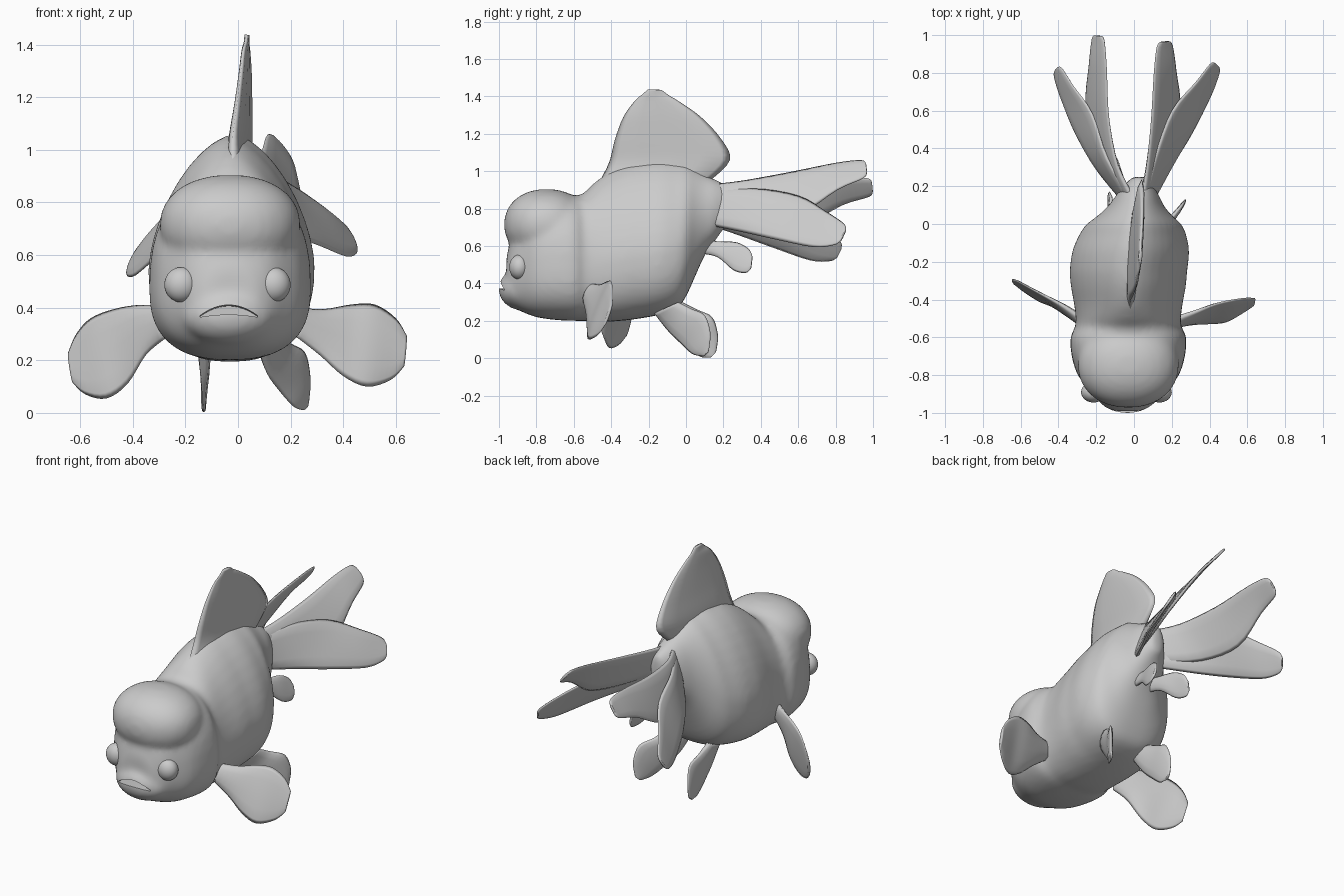
import bpy, bmesh, math
from mathutils import Vector as V

if "Cube" in bpy.data.objects:
    bpy.data.objects.remove(bpy.data.objects["Cube"])


def spline(rows, steps):
    """Catmull-Rom interpolation through rows of numbers."""
    out = []
    n = len(rows)
    for i in range(n - 1):
        p0, p1, p2, p3 = (rows[min(max(i + k, 0), n - 1)] for k in (-1, 0, 1, 2))
        for s in range(steps):
            t = s / steps
            out.append([0.5 * (2 * b + (c - a) * t + (2 * a - 5 * b + 4 * c - d) * t ** 2
                               + (3 * b - a - 3 * c + d) * t ** 3)
                        for a, b, c, d in zip(p0, p1, p2, p3)])
    out.append(list(rows[-1]))
    return out


def spow(v, p):
    return math.copysign(abs(v) ** p, v)


def loft(name, rings, smooth=True):
    bm = bmesh.new()
    vs = [[bm.verts.new(p) for p in r] for r in rings]
    n = len(vs[0])
    for a, b in zip(vs, vs[1:]):
        for k in range(n):
            bm.faces.new((a[k], a[(k + 1) % n], b[(k + 1) % n], b[k]))
    bm.faces.new(vs[0])
    bm.faces.new(vs[-1])
    bmesh.ops.recalc_face_normals(bm, faces=bm.faces)
    for f in bm.faces:
        f.smooth = smooth
    me = bpy.data.meshes.new(name)
    bm.to_mesh(me)
    bm.free()
    ob = bpy.data.objects.new(name, me)
    bpy.context.collection.objects.link(ob)
    return ob


def blob(name, c, r, p=1.0):
    """Superellipsoid; p below 1 is boxier."""
    rings = []
    for i in range(1, 24):
        u = math.pi * i / 24
        rings.append([(c[0] + r[0] * spow(math.sin(u), p) * spow(math.cos(a), p),
                       c[1] + r[1] * spow(math.sin(u), p) * spow(math.sin(a), p),
                       c[2] + r[2] * spow(math.cos(u), p))
                      for a in (2 * math.pi * k / 32 for k in range(32))])
    return loft(name, rings)


def fin(name, A, B, root=0.03, tip=0.008, flat=1.0):
    """Thin blade between edge paths A and B, with a rounded tip."""
    rows = [list(a) + list(b) for a, b in zip(A, B)]
    a, b = V(A[-1]), V(B[-1])
    ab = b - a
    out = (a + b - V(A[-2]) - V(B[-2])).normalized() * ab.length * 0.2
    rows.append([*(a + ab * 0.25 + out), *(b - ab * 0.25 + out)])
    rows = spline(rows, 4)
    rings = []
    for i, r in enumerate(rows):
        a, b = V(r[:3]), V(r[3:])
        p, q = rows[max(i - 1, 0)], rows[min(i + 1, len(rows) - 1)]
        along = V(q[:3]) + V(q[3:]) - V(p[:3]) - V(p[3:])
        n = (b - a).cross(along).normalized()
        f = i / (len(rows) - 1)
        t = tip + (root - tip) * (1 - f) ** 2
        rings.append([(a + b) / 2 + (b - a) / 2 * math.cos(w) + n * t * spow(math.sin(w), flat)
                      for w in (2 * math.pi * k / 12 for k in range(12))])
    return loft(name, rings)


# Body and head: y, bottom z, top z, half width, top roundness exponent
stations = [
    (-.96, .31, .54, .10, .9), (-.93, .28, .66, .155, .9), (-.88, .25, .77, .205, .85),
    (-.80, .22, .84, .268, .85), (-.70, .205, .88, .30, .82), (-.60, .20, .87, .307, .82),
    (-.55, .20, .88, .283, .95), (-.50, .195, .93, .278, 1.05), (-.42, .195, .99, .288, 1.2),
    (-.30, .205, 1.04, .308, 1.25), (-.15, .23, 1.06, .31, 1.25), (-.05, .265, 1.05, .28, 1.25),
    (.0, .33, 1.04, .25, 1.2), (.05, .44, 1.015, .19, 1.15), (.10, .55, .985, .145, 1.1),
    (.15, .62, .96, .115, 1), (.20, .69, .935, .08, 1), (.25, .74, .90, .04, 1)]
rings = []
for y, zb, zt, w, pt in spline(stations, 3):
    cx = -.03 + .06 * max(0, (y + .25) / .5)
    zw = zb + .4 * (zt - zb)
    ring = []
    for k in range(40):
        a = 2 * math.pi * k / 40
        c, s = math.cos(a), math.sin(a)
        p = pt if s > 0 else .8
        ring.append((cx + w * spow(c, p), y, zw + (zt - zw if s > 0 else zw - zb) * spow(s, p)))
    rings.append(ring)
body = loft("body", rings)

# Forehead hood and snout, fused into the body
parts = [blob("hood", (-.03, -.745, .715), (.268, .228, .19), .93),
         blob("snout", (-.035, -.87, .37), (.18, .133, .115))]
for o in parts + [body]:
    o.select_set(True)
bpy.context.view_layer.objects.active = body
bpy.ops.object.join()
m = body.modifiers.new("fuse", 'REMESH')
m.mode = 'VOXEL'
m.voxel_size = .017
m.use_smooth_shade = True
m = body.modifiers.new("soften", 'SMOOTH')
m.factor = .5
m.iterations = 9

# Down-turned mouth opening
cuts = []
for i in range(13):
    t = -1 + i / 6
    x, hi, lo = -.035 + .11 * t, .416 - .04 * t * t, .374 - .01 * t * t
    cuts.append([(x, -1.1, lo), (x, -1.1, hi), (x, -.91, hi - .01), (x, -.91, lo)])
cutter = loft("mouth_cutter", cuts, False)
cutter.hide_render = True
cutter.hide_set(True)
m = body.modifiers.new("mouth", 'BOOLEAN')
m.operation = 'DIFFERENCE'
m.solver = 'EXACT'
m.object = cutter

# Eyes
for side, s in (("left", -1), ("right", 1)):
    blob(side + "_eye", (-.04 + s * .175, -.89, .487), (.065, .055, .067))

# Dorsal fin
fin("dorsal_fin",
    [(-.02, -.46, .95), (-.02, -.41, 1.05), (-.005, -.38, 1.17), (.01, -.335, 1.29),
     (.02, -.275, 1.375), (.03, -.235, 1.41)],
    [(.03, .13, .95), (.04, .235, 1.06), (.045, .19, 1.17), (.045, .08, 1.29),
     (.04, -.04, 1.375), (.035, -.09, 1.405)], .045, .01)

# Forked tail lobes: upper and lower finger on each side, overlapping up to the notch
upper = ([(.04, .13, .93), (.065, .3, .95), (.09, .55, .995), (.105, .8, 1.045), (.12, .935, 1.06)],
         [(.10, .13, .74), (.18, .36, .73), (.245, .6, .765), (.225, .81, .90), (.205, .945, .96)])
lower = ([(.05, .13, .90), (.11, .36, .91), (.20, .6, .87), (.325, .75, .785), (.40, .845, .72)],
         [(.10, .13, .71), (.2, .3, .675), (.31, .48, .635), (.41, .68, .595), (.45, .79, .605)])


def left(path, ys, drop):
    out = []
    for x, y, z in path:
        f = min(1, (y - .13) / .25)
        out.append((-(x - .04) * (1 - f) - (.8 * x + .06) * f, .13 + (y - .13) * ys,
                    z - drop * (y - .13)))
    return out


for nm, (A, B), ys, drop in (("upper", upper, 1.04, .12), ("lower", lower, .97, .13)):
    fin("right_tail_" + nm, A, B, .02, .008, .5)
    fin("left_tail_" + nm, left(A, ys, drop), left(B, ys, drop), .02, .008, .5)

# Pectoral fins
fin("right_pectoral_fin",
    [(.22, -.50, .40), (.33, -.46, .395), (.43, -.42, .412), (.52, -.40, .412), (.60, -.39, .36)],
    [(.22, -.54, .29), (.31, -.53, .22), (.40, -.53, .14), (.49, -.52, .10), (.58, -.47, .125)])
fin("left_pectoral_fin",
    [(-.28, -.50, .41), (-.38, -.43, .41), (-.47, -.38, .395), (-.56, -.33, .36), (-.615, -.30, .30)],
    [(-.28, -.52, .28), (-.35, -.48, .22), (-.42, -.44, .11), (-.50, -.41, .055), (-.58, -.36, .07)])

# Pelvic fins
fin("right_pelvic_fin",
    [(.08, -.17, .24), (.11, -.10, .15), (.16, -.03, .08), (.21, .03, .025), (.24, .08, .012)],
    [(.17, -.04, .30), (.20, .03, .265), (.255, .10, .23), (.275, .13, .14), (.27, .125, .06)])
fin("left_pelvic_fin",
    [(-.12, -.15, .25), (-.125, -.07, .14), (-.13, 0, .07), (-.13, .07, .012), (-.13, .11, .004)],
    [(-.14, -.02, .30), (-.13, .06, .26), (-.12, .14, .22), (-.13, .17, .13), (-.13, .165, .055)])

# Small paired anal fins
for side, s in (("left", -1), ("right", 1)):
    mir = lambda pts: [(.015 + s * x, y, z) for x, y, z in pts]
    fin(side + "_anal_fin",
        mir([(.04, .08, .64), (.05, .17, .625), (.08, .27, .62), (.10, .335, .585)]),
        mir([(.05, .08, .56), (.07, .17, .54), (.11, .255, .47), (.13, .32, .457)]), .02)
